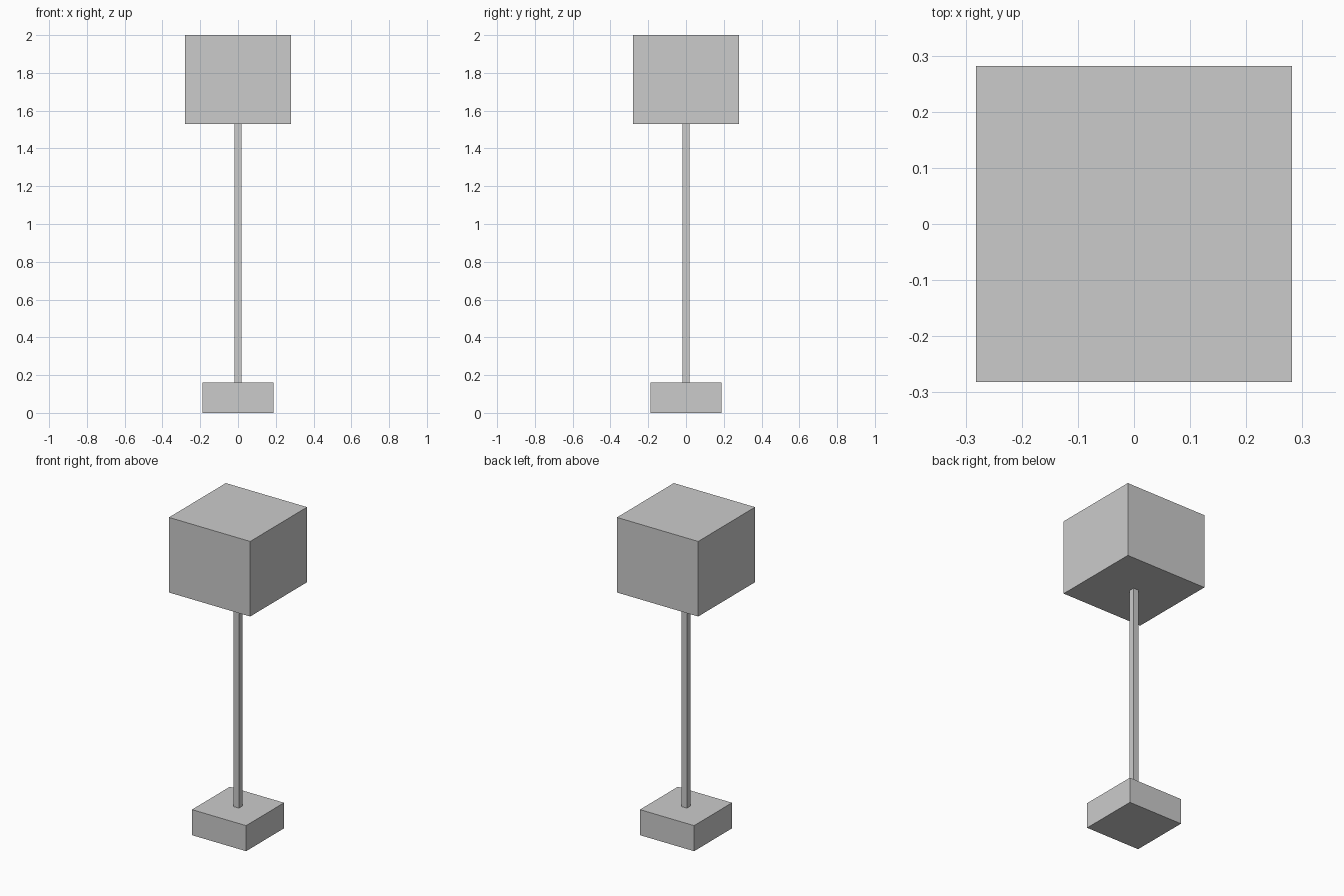
import bpy

if "Cube" in bpy.data.objects:
    bpy.data.objects.remove(bpy.data.objects["Cube"])


def box(name, width, z0, z1):
    """Square-section box centred on the z axis."""
    bpy.ops.mesh.primitive_cube_add(size=1, location=(0, 0, (z0 + z1) / 2))
    obj = bpy.context.object
    obj.name = name
    obj.scale = (width, width, z1 - z0)
    bpy.ops.object.transform_apply(location=False, rotation=False, scale=True)
    return obj


BASE_TOP, SHADE_BOTTOM, TOP = 0.16, 1.53, 2.0

# Heavy foot, thin square stem, large block shade
box("lamp_base", 0.375, 0, BASE_TOP)
box("lamp_stem", 0.0375, BASE_TOP, SHADE_BOTTOM)
box("lamp_shade", 0.5625, SHADE_BOTTOM, TOP)
